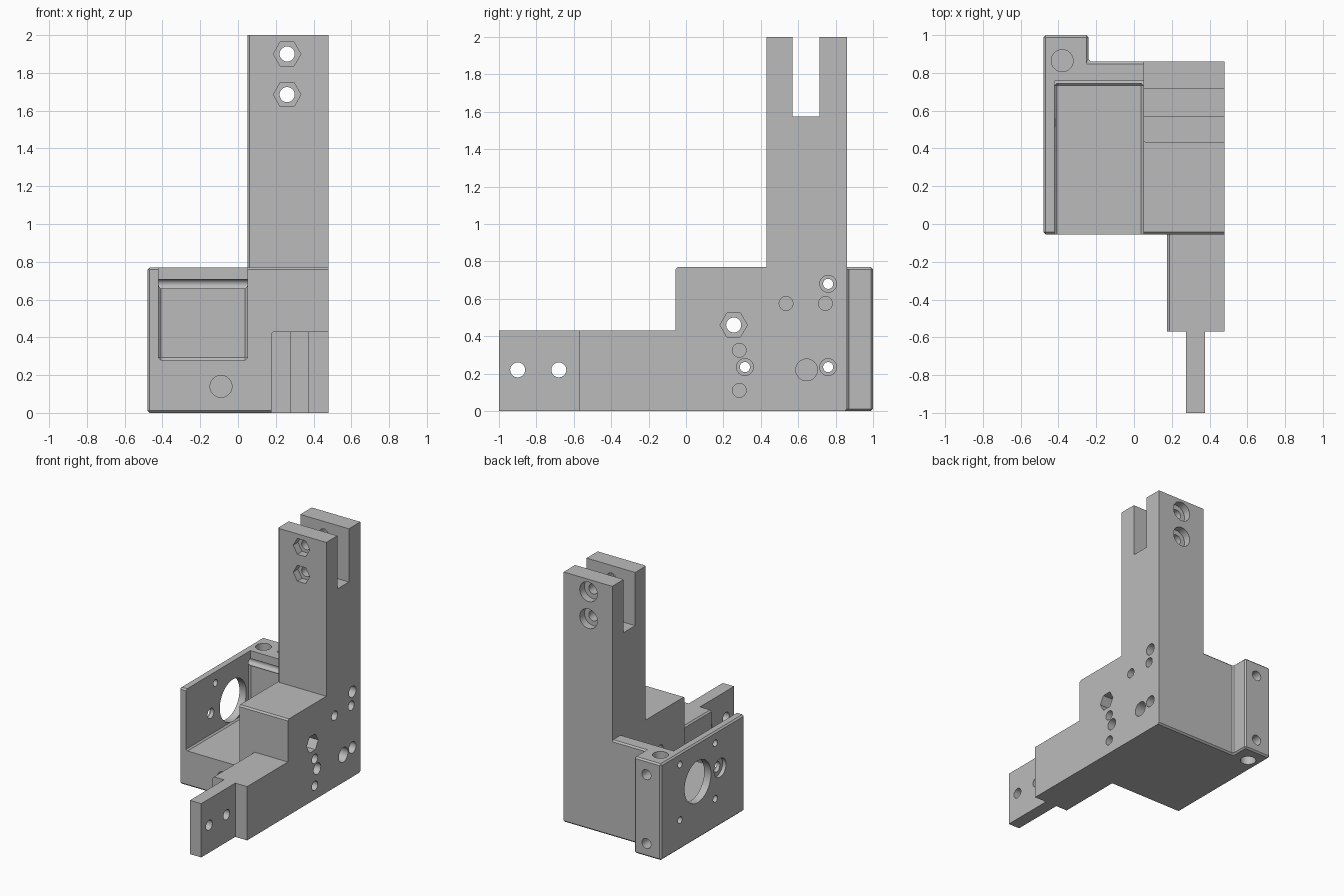
import bpy
import bmesh
from math import cos, sin, tau

old = bpy.data.objects.get("Cube")
if old:
    bpy.data.objects.remove(old, do_unlink=True)

grey = bpy.data.materials.new("plain grey")
grey.use_nodes = True
grey.diffuse_color = (0.5, 0.5, 0.5, 1)
grey.node_tree.nodes["Principled BSDF"].inputs["Base Color"].default_value = (0.5, 0.5, 0.5, 1)


def prism(name, points, axis, lo, hi, chamfer=None):
    """Extrude a flat outline along an axis; chamfer the edges picked by a rule."""
    place = {"x": lambda a, b, t: (t, a, b),
             "y": lambda a, b, t: (a, t, b),
             "z": lambda a, b, t: (a, b, t)}[axis]
    bm = bmesh.new()
    low = [bm.verts.new(place(a, b, lo)) for a, b in points]
    high = [bm.verts.new(place(a, b, hi)) for a, b in points]
    bm.faces.new(low)
    bm.faces.new(high)
    for i in range(len(points)):
        j = (i + 1) % len(points)
        bm.faces.new((low[i], low[j], high[j], high[i]))
    bmesh.ops.recalc_face_normals(bm, faces=bm.faces)
    if chamfer:
        edges = [e for e in bm.edges if chamfer((e.verts[0].co + e.verts[1].co) / 2)]
        bmesh.ops.bevel(bm, geom=edges, offset=0.012, segments=1, affect="EDGES")
    mesh = bpy.data.meshes.new(name)
    bm.to_mesh(mesh)
    bm.free()
    mesh.materials.append(grey)
    obj = bpy.data.objects.new(name, mesh)
    bpy.context.collection.objects.link(obj)
    return obj


def box(name, x, y, z, chamfer=None):
    outline = [(x[0], y[0]), (x[1], y[0]), (x[1], y[1]), (x[0], y[1])]
    return prism(name, outline, "z", *z, chamfer)


helpers = []


def combine(obj, operation):
    obj.hide_render = True
    mod = bracket.modifiers.new(obj.name, "BOOLEAN")
    mod.operation = operation
    mod.solver = "EXACT"
    mod.object = obj
    helpers.append(obj)


def hole(axis, a, b, radius, lo, hi, sides=32):
    ring = [(a + radius * cos(tau * i / sides), b + radius * sin(tau * i / sides))
            for i in range(sides)]
    combine(prism("hole_cutter", ring, axis, lo, hi), "DIFFERENCE")


# Main block with the rear flange, chamfered everywhere but on its left face
plan = [(-0.48, -0.055), (0.48, -0.055), (0.48, 0.86), (-0.24, 0.86), (-0.24, 1), (-0.48, 1)]
bracket = prism("bracket", plan, "z", 0, 0.77, lambda m: m.x < 0.47)

# Open motor pocket, with a shallow relief at the top of its rear wall
combine(box("pocket_cutter", (-0.42, 0.05), (-0.3, 0.745), (0.28, 1), lambda m: True), "DIFFERENCE")
combine(box("relief_cutter", (-0.42, 0.05), (0.6, 0.756), (0.68, 1)), "DIFFERENCE")

# Tower, arm and tongue
combine(box("tower", (0.05, 0.48), (0.43, 0.86), (0.3, 2),
            lambda m: m.x < 0.06 and m.y < 0.44 and 1 < m.z < 1.9), "UNION")
combine(box("arm", (0.175, 0.48), (-0.57, 0.05), (0, 0.43),
            lambda m: m.x < 0.2 and m.z > 0.4), "UNION")
combine(box("tongue", (0.275, 0.375), (-1, -0.4), (0, 0.43)), "UNION")

# Slot and bolt holes of the tower: nut seat in front, round seat behind
combine(box("slot_cutter", (-0.2, 0.7), (0.57, 0.715), (1.575, 2.2)), "DIFFERENCE")
for z in (1.685, 1.9):
    hole("y", 0.26, z, 0.073, 0.3, 0.49, 6)
    hole("y", 0.26, z, 0.04, 0.35, 0.95)
    hole("y", 0.26, z, 0.078, 0.8, 0.95)

# Tongue holes
for y in (-0.9, -0.68):
    hole("x", y, 0.22, 0.04, 0.2, 0.45)

# Clamping bolt across the block
hole("x", 0.255, 0.46, 0.073, 0.38, 0.6, 6)
hole("x", 0.255, 0.46, 0.04, -0.6, 0.6)
hole("x", 0.255, 0.46, 0.075, -0.6, -0.45)

# Motor bore and its four screw holes
hole("x", 0.537, 0.457, 0.167, -0.6, -0.3, 48)
hole("x", 0.315, 0.68, 0.027, -0.6, -0.3)
for y, z in ((0.315, 0.235), (0.76, 0.235), (0.76, 0.68)):
    hole("x", y, z, 0.027, -0.6, 0.6)
    hole("x", y, z, 0.045, 0.36, 0.6)

# Blind holes in the left face
for y, z in ((0.285, 0.325), (0.285, 0.11), (0.535, 0.575), (0.745, 0.575)):
    hole("x", y, z, 0.037, 0.3, 0.6)
hole("x", 0.645, 0.22, 0.058, 0.3, 0.6)

# Blind holes in the front, the flange ends and the flange back
hole("y", -0.09, 0.14, 0.058, -0.2, 0.15)
for lo, hi in ((0.55, 0.9), (-0.1, 0.2)):
    hole("z", -0.38, 0.865, 0.058, lo, hi)
for z in (0.105, 0.655):
    hole("y", -0.35, z, 0.04, 0.85, 1.1)

# Bake the result and remove the helpers
graph = bpy.context.evaluated_depsgraph_get()
baked = bpy.data.meshes.new_from_object(bracket.evaluated_get(graph))
bracket.modifiers.clear()
bracket.data = baked
baked.materials.clear()
baked.materials.append(grey)
for face in baked.polygons:
    face.material_index = 0
for obj in helpers:
    bpy.data.objects.remove(obj, do_unlink=True)

bpy.ops.object.select_all(action="DESELECT")
bracket.select_set(True)
bpy.context.view_layer.objects.active = bracket
bpy.ops.object.shade_smooth_by_angle(angle=0.5)
